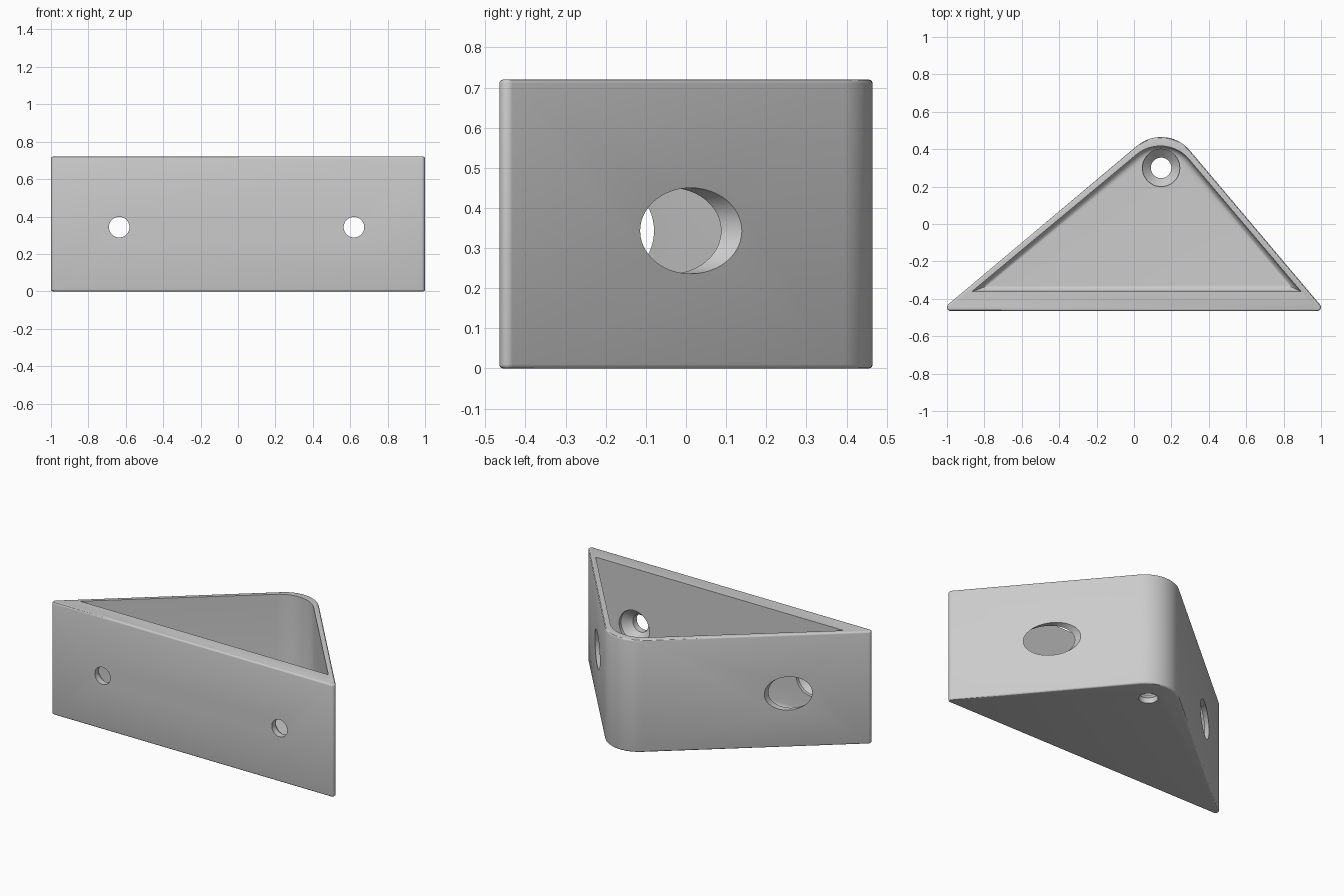
import bpy, bmesh
from math import radians, cos, sin, pi
from mathutils import Matrix

cube = bpy.data.objects.get("Cube")
if cube:
    bpy.data.objects.remove(cube, do_unlink=True)

HEIGHT = 0.72
FLOOR = 0.1
HOLE_Z = 0.343

grey = bpy.data.materials.new("light grey")
grey.use_nodes = True
grey.diffuse_color = (0.6, 0.6, 0.6, 1)
grey.node_tree.nodes["Principled BSDF"].inputs["Base Color"].default_value = (0.6, 0.6, 0.6, 1)


def arc(cx, cy, r, start, end, steps):
    angles = [radians(start + (end - start) * i / steps) for i in range(steps + 1)]
    return [(cx + r * cos(a), cy + r * sin(a)) for a in angles]


def make_object(name, bm):
    bmesh.ops.recalc_face_normals(bm, faces=bm.faces)
    mesh = bpy.data.meshes.new(name)
    bm.to_mesh(mesh)
    bm.free()
    mesh.materials.append(grey)
    obj = bpy.data.objects.new(name, mesh)
    bpy.context.collection.objects.link(obj)
    return obj


def prism(name, outline, z0, z1, rounded_levels, radius, segments):
    """Extrude an outline and round its rims at the given heights."""
    bm = bmesh.new()
    base = bm.faces.new([bm.verts.new((x, y, z0)) for x, y in outline])
    top = bmesh.ops.extrude_face_region(bm, geom=[base], use_keep_orig=True)["geom"]
    bmesh.ops.translate(bm, vec=(0, 0, z1 - z0),
                        verts=[v for v in top if isinstance(v, bmesh.types.BMVert)])
    rims = [e for e in bm.edges
            if any(all(abs(v.co.z - z) < 1e-5 for v in e.verts) for z in rounded_levels)]
    bmesh.ops.recalc_face_normals(bm, faces=bm.faces)
    bmesh.ops.bevel(bm, geom=rims, offset=radius, segments=segments,
                    profile=0.5, affect='EDGES', clamp_overlap=False)
    return make_object(name, bm)


def turned(name, profile, matrix, sides=48):
    """Solid of revolution about local z from (radius, height) points."""
    bm = bmesh.new()
    rings = [[bm.verts.new((r * cos(2 * pi * i / sides), r * sin(2 * pi * i / sides), h))
              for i in range(sides)] for r, h in profile]
    for low, high in zip(rings, rings[1:]):
        for i in range(sides):
            j = (i + 1) % sides
            bm.faces.new((low[i], low[j], high[j], high[i]))
    bm.faces.new(rings[0])
    bm.faces.new(rings[-1])
    bm.transform(matrix)
    return make_object(name, bm)


# Triangular body with a broad rounded back corner
outline = (arc(0.145, 0.265, 0.2, 40, 130, 20)
           + arc(-0.98, -0.445, 0.02, 130, 270, 8)
           + arc(0.98, -0.445, 0.02, 270, 400, 8))
body = prism("bracket_body", outline, 0, HEIGHT, (0, HEIGHT), 0.01, 3)

# Open pocket with a fillet around its floor
pocket = arc(0.141, 0.217, 0.2, 40, 130, 20) + [(-0.866, -0.361), (0.893, -0.361)]
cutters = [prism("pocket_cutter", pocket, FLOOR, HEIGHT + 0.2, (FLOOR,), 0.04, 6)]

# Countersunk front holes, continuing as access holes through the slanted walls
along_y = Matrix.Rotation(radians(-90), 4, 'X')
for side, x in (("right", -0.635), ("left", 0.62)):
    cutters.append(turned(side + "_screw_cutter",
                          [(0.055, -0.7), (0.055, -0.425), (0.107, -0.38), (0.107, 0.8)],
                          Matrix.Translation((x, 0, HOLE_Z)) @ along_y))

# Countersunk floor hole near the rounded corner
cutters.append(turned("floor_screw_cutter",
                      [(0.055, -0.2), (0.055, 0.035), (0.1, 0.08), (0.1, 0.25)],
                      Matrix.Translation((0.145, 0.3, 0))))

# Cut everything and tidy up
bpy.ops.object.select_all(action='DESELECT')
bpy.context.view_layer.objects.active = body
body.select_set(True)
for cutter in cutters:
    cutter.hide_render = True
    mod = body.modifiers.new(cutter.name, 'BOOLEAN')
    mod.operation = 'DIFFERENCE'
    mod.solver = 'EXACT'
    mod.object = cutter
    bpy.ops.object.modifier_apply(modifier=mod.name)
    bpy.data.objects.remove(cutter, do_unlink=True)
bpy.ops.object.shade_smooth_by_angle(angle=radians(30))
